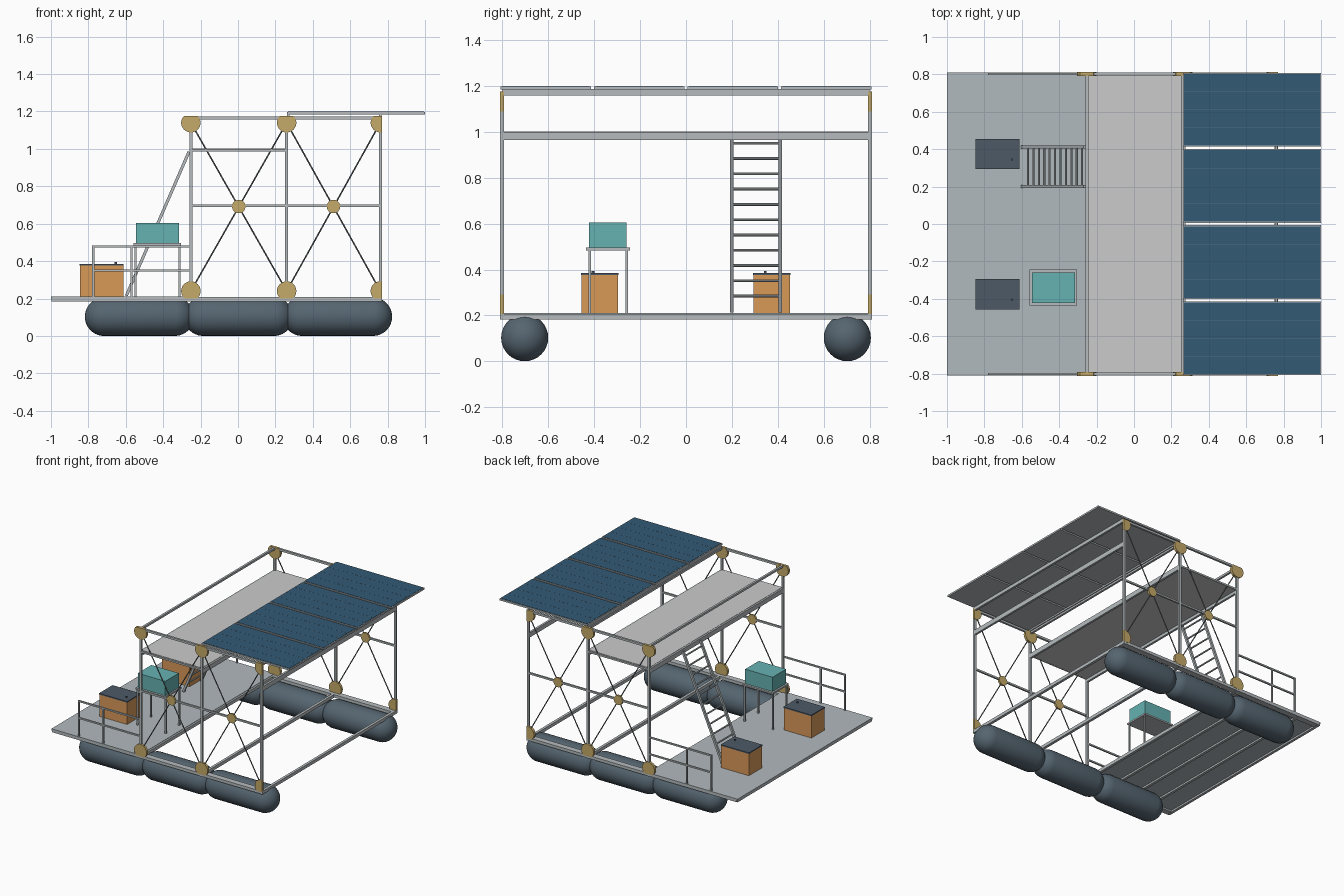
import bpy, bmesh
from mathutils import Vector, Matrix

if "Cube" in bpy.data.objects:
    bpy.data.objects.remove(bpy.data.objects["Cube"])


def mat(name, hexcode):
    m = bpy.data.materials.new(name)
    rgb = [int(hexcode[i:i + 2], 16) / 255 for i in (0, 2, 4)]
    m.diffuse_color = (*[c ** 2.2 for c in rgb], 1)
    m.use_nodes = True
    m.node_tree.nodes["Principled BSDF"].inputs["Base Color"].default_value = m.diffuse_color
    return m


METAL = mat("metal", "B4BABC")
DECK = mat("deck_grey", "B0B8BC")
BOARD = mat("board", "C4C8C4")
RUBBER = mat("float_dark", "566570")
TAN = mat("gusset_tan", "C4A868")
CABLE = mat("cable", "6A7074")
ORANGE = mat("orange", "D89858")
TEAL = mat("teal", "66B0B0")
LID = mat("lid_dark", "4E5A66")
SOLAR = mat("solar_blue", "365A74")
LINE = mat("cell_line", "507088")


def finish(name, bm, m, smooth=False):
    me = bpy.data.meshes.new(name)
    bmesh.ops.recalc_face_normals(bm, faces=bm.faces)
    for f in bm.faces:
        f.smooth = smooth
    bm.to_mesh(me)
    bm.free()
    me.materials.append(m)
    ob = bpy.data.objects.new(name, me)
    bpy.context.collection.objects.link(ob)
    return ob


def box(name, x, y, z, m=METAL):
    """Box from (min, max) pairs."""
    bm = bmesh.new()
    bmesh.ops.create_cube(bm, size=1)
    for v in bm.verts:
        v.co = Vector([(a + b) / 2 + c * (b - a) for (a, b), c in zip((x, y, z), v.co)])
    return finish(name, bm, m)


def bar(name, a, b, w, m=METAL, sides=4):
    """Square or round bar between two points."""
    a, b = Vector(a), Vector(b)
    d = b - a
    bm = bmesh.new()
    if sides == 4:
        bmesh.ops.create_cube(bm, size=1)
        bmesh.ops.scale(bm, vec=(w, w, d.length), verts=bm.verts)
    else:
        bmesh.ops.create_cone(bm, cap_ends=True, segments=sides,
                              radius1=w / 2, radius2=w / 2, depth=d.length)
    # keep square bars aligned with the world y axis where possible
    zz = d.normalized()
    yy = Vector((0, 1, 0)) if abs(zz.y) < 0.9 else Vector((0, 0, 1))
    xx = yy.cross(zz).normalized()
    yy = zz.cross(xx)
    rot = Matrix((xx, yy, zz)).transposed().to_4x4()
    bmesh.ops.transform(bm, matrix=Matrix.Translation((a + b) / 2) @ rot, verts=bm.verts)
    return finish(name, bm, m, False)


def disc(name, x, y, z, r, t):
    """Gusset disc facing y, trimmed flush with the frame."""
    bm = bmesh.new()
    bmesh.ops.create_cone(bm, cap_ends=True, segments=32, radius1=r, radius2=r, depth=t)
    bmesh.ops.rotate(bm, matrix=Matrix.Rotation(1.5707963, 3, 'X'), verts=bm.verts)
    for v in bm.verts:
        v.co += Vector((x, y, z))
        v.co.x = min(v.co.x, 0.77)
        v.co.z = max(0.2, min(1.175, v.co.z))
    bmesh.ops.remove_doubles(bm, verts=bm.verts, dist=1e-5)
    return finish(name, bm, TAN)


def capsule(name, x, y, r, half):
    bm = bmesh.new()
    bmesh.ops.create_uvsphere(bm, u_segments=32, v_segments=17, radius=r)
    bmesh.ops.rotate(bm, matrix=Matrix.Rotation(1.5707963, 3, 'Y'), verts=bm.verts)
    for v in bm.verts:
        v.co.x += (half - r) * (1 if v.co.x > 0 else -1)
        v.co += Vector((x, y, r))
    return finish(name, bm, RUBBER, True)


POSTS = (-0.252, 0.26, 0.761)
W = 0.016

# Both side trusses, floats and railings
for s, side in ((-1, "front"), (1, "back")):
    y = 0.802 * s
    for x in (-0.527, 0.003, 0.532):
        capsule(side + "_float", x, 0.703 * s, 0.103, 0.292)
    ya, yb = sorted((0.765 * s, 0.81 * s))
    box(side + "_base_beam", (-0.99, 0.769), (ya, yb), (0.185, 0.207))
    for x in POSTS:
        bar(side + "_post", (x, y, 0.2), (x, y, 1.172), W)
        for z in (0.24, 1.14):
            disc(side + "_gusset", x, y, z, 0.052, 0.019)
    bar(side + "_top_chord", (-0.26, y, 1.166), (0.769, y, 1.166), W)
    bar(side + "_mid_rail", (-0.252, y, 0.695), (0.761, y, 0.695), 0.013)
    bar(side + "_platform_rail", (-0.252, y, 0.992), (0.26, y, 0.992), 0.013)
    for x0, x1 in zip(POSTS, POSTS[1:]):
        bar(side + "_brace", (x0, y, 0.24), (x1, y, 1.14), 0.008, CABLE, 8)
        bar(side + "_brace", (x0, y, 1.14), (x1, y, 0.24), 0.008, CABLE, 8)
        disc(side + "_brace_hub", (x0 + x1) / 2, y, 0.692, 0.036, 0.015)
    # deck railing
    for z in (0.478, 0.35):
        bar(side + "_railing", (-0.78, y, z), (-0.252, y, z), 0.011)
    for x in (-0.774, -0.57):
        bar(side + "_railing_post", (x, y, 0.2), (x, y, 0.478), 0.011)

# Cross beams between the trusses
for x in POSTS:
    box("top_cross_beam", (x - 0.008, x + 0.008), (-0.8, 0.8), (1.158, 1.174))
    box("base_cross_beam", (x - 0.01, x + 0.01), (-0.81, 0.81), (0.183, 0.207))
    box("platform_cross_beam", (x - 0.008, x + 0.008), (-0.808, 0.808), (0.964, 0.999))

# Deck with joists underneath
box("deck", (-1, -0.256), (-0.81, 0.81), (0.197, 0.21), DECK)
for x in (-0.988, -0.81, -0.63, -0.44):
    box("deck_joist", (x - 0.01, x + 0.01), (-0.805, 0.805), (0.184, 0.198))

# Upper platform
box("platform", (-0.246, 0.254), (-0.796, 0.796), (0.986, 1.001), BOARD)

# Solar roof: four framed panels
for yc in (-0.611, -0.2035, 0.2035, 0.611):
    box("panel_frame", (0.261, 1.0), (yc - 0.197, yc + 0.197), (1.184, 1.197))
    box("panel_cells", (0.267, 0.994), (yc - 0.191, yc + 0.191), (1.19, 1.199), SOLAR)
    for k in range(1, 4):
        yl = yc - 0.191 + k * 0.382 / 4
        box("cell_line", (0.267, 0.994), (yl - 0.001, yl + 0.001), (1.195, 1.1995), LINE)
for x in (0.268, 0.761):
    box("panel_support", (x - 0.007, x + 0.007), (-0.8, 0.8), (1.172, 1.186))

# Ladder
foot, head = Vector((-0.597, 0, 0.215)), Vector((-0.262, 0, 0.985))
for y in (0.2, 0.411):
    off = Vector((0, y, 0))
    bar("ladder_rail", foot + off, head + off, 0.016)
for i in range(11):
    z = 0.285 + i * 0.0665
    p = foot.lerp(head, (z - foot.z) / (head.z - foot.z))
    bar("ladder_rung", (p.x, 0.2, z), (p.x, 0.411, z), 0.012, METAL, 10)

# Table carrying a teal case
box("table_top", (-0.558, -0.304), (-0.435, -0.244), (0.484, 0.496))
for x in (-0.549, -0.312):
    for y in (-0.42, -0.259):
        bar("table_leg", (x, y, 0.21), (x, y, 0.486), 0.011)
box("teal_case", (-0.545, -0.315), (-0.423, -0.26), (0.496, 0.605), TEAL)

# Orange storage boxes with dark lids
for yc, knob in ((-0.376, -0.405), (0.374, 0.345)):
    box("storage_box", (-0.845, -0.613), (yc - 0.079, yc + 0.079), (0.21, 0.378), ORANGE)
    box("storage_lid", (-0.847, -0.611), (yc - 0.081, yc + 0.081), (0.376, 0.385), LID)
    bar("lid_knob", (-0.653, knob, 0.384), (-0.653, knob, 0.394), 0.012, LID, 12)
